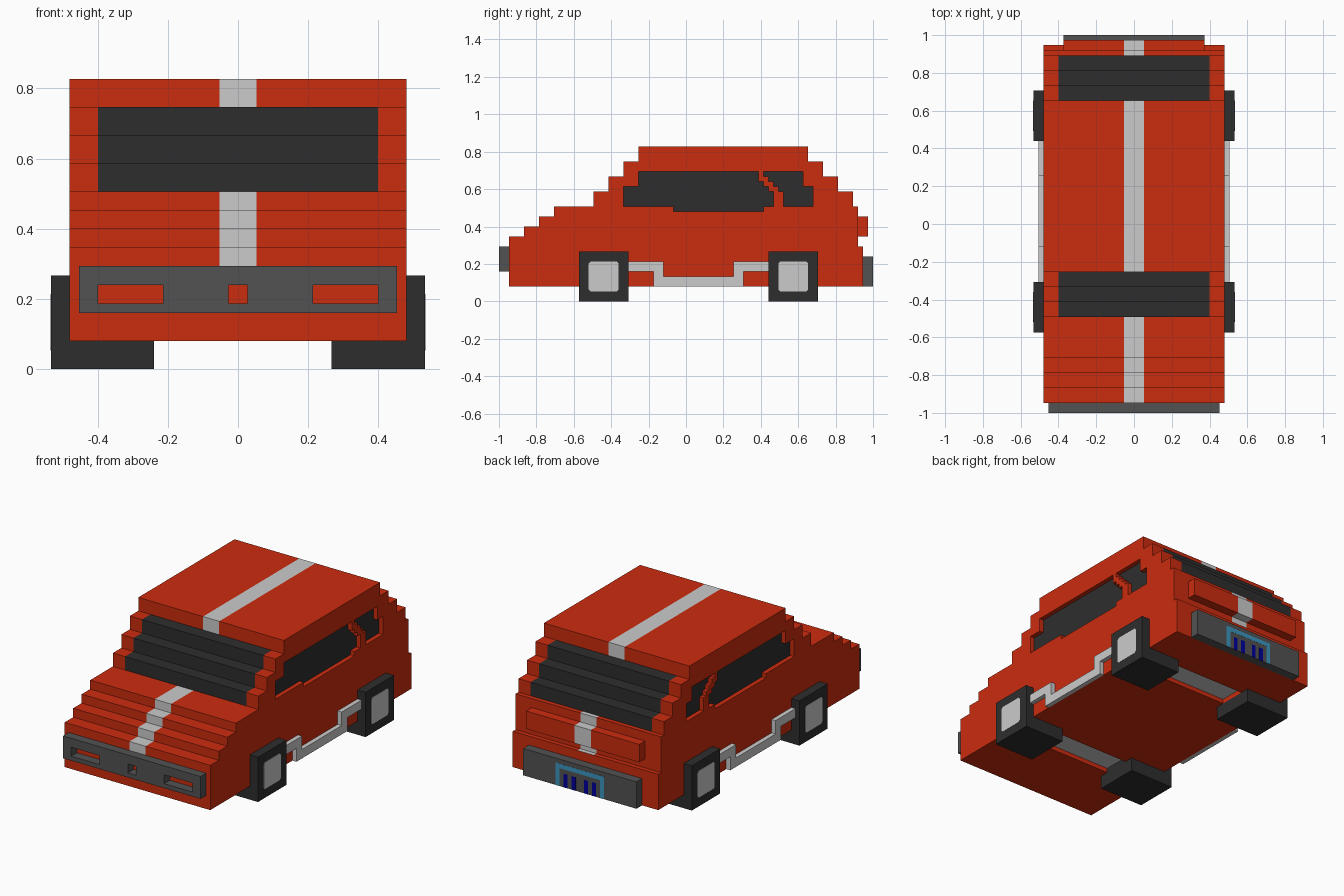
import bpy, bmesh

if "Cube" in bpy.data.objects:
    bpy.data.objects.remove(bpy.data.objects["Cube"])

U = 2 / 75  # block size; the car is 75 blocks long


def mat(name, rgb):
    m = bpy.data.materials.new(name)
    m.diffuse_color = (*rgb, 1)
    m.use_nodes = True
    m.node_tree.nodes["Principled BSDF"].inputs["Base Color"].default_value = m.diffuse_color
    return m


RED = mat("red paint", (0.60, 0.025, 0.0045))
DARK = mat("dark glass and rubber", (0.027, 0.027, 0.027))
LIGHT = mat("light grey", (0.60, 0.60, 0.60))
GREY = mat("bumper grey", (0.085, 0.085, 0.085))
BLUE = mat("plate blue", (0.045, 0.305, 0.52))
NAVY = mat("plate navy", (0.0, 0.0, 0.33))


def prism(name, pts, xs, mats, rule=None):
    """Side profile (block units, y counted from the nose) lofted across x stations."""
    bm = bmesh.new()
    rings = [[bm.verts.new((x * U, y * U - 1, z * U)) for y, z in pts] for x in xs]
    n = len(pts)
    for a, b in zip(rings, rings[1:]):
        for i in range(n):
            j = (i + 1) % n
            bm.faces.new((a[i], a[j], b[j], b[i]))
    bm.faces.new(rings[0])
    bm.faces.new(rings[-1][::-1])
    bmesh.ops.recalc_face_normals(bm, faces=bm.faces)
    if rule:
        for f in bm.faces:
            c = f.calc_center_median()
            f.material_index = rule(c.x / U, (c.y + 1) / U, c.z / U, f.normal)
    me = bpy.data.meshes.new(name)
    bm.to_mesh(me)
    bm.free()
    for m in mats:
        me.materials.append(m)
    ob = bpy.data.objects.new(name, me)
    bpy.context.collection.objects.link(ob)
    return ob


def box(name, x0, x1, y0, y1, z0, z1, m):
    return prism(name, [(y0, z0), (y1, z0), (y1, z1), (y0, z1)], [x0, x1], [m])


def cut(target, cutter):
    cutter.hide_render = True
    mod = target.modifiers.new("cut", 'BOOLEAN')
    mod.operation = 'DIFFERENCE'
    mod.solver = 'EXACT'
    mod.object = cutter
    bpy.context.view_layer.objects.active = target
    bpy.ops.object.modifier_apply(modifier=mod.name)
    bpy.data.objects.remove(cutter)


# Body with painted centre stripe and stepped front and rear glass
def paint(x, y, z, n):
    if abs(n.x) > 0.5 or n.z < -0.5:
        return 0
    glass = 19 < z < 28.1 and (18.9 < y < 27.9 or 62.1 < y < 71.1)
    if glass and not (n.z < 0.5 and z > 28):
        return 1 if abs(x) < 15 else 0
    return 2 if abs(x) < 2 and z > 10.9 else 0


profile = [(2, 3), (2, 11), (2, 13), (5, 13), (5, 15), (8, 15), (8, 17), (11, 17), (11, 19),
           (19, 19), (19, 22), (22, 22), (22, 25), (25, 25), (25, 28), (28, 28), (28, 31),
           (62, 31), (62, 28), (65, 28), (65, 25), (68, 25), (68, 22), (71, 22), (71, 19),
           (72, 19), (72, 11), (73, 11), (73, 3)]
body = prism("body", profile, [-18, -15, -2, 2, 15, 18], [RED, DARK, LIGHT], paint)

# Recessed side windows and axle slots
front_window = [(25, 19), (35, 19), (35, 18), (53, 18), (53, 19), (55, 19), (55, 22), (54, 22),
                (54, 23), (53, 23), (53, 24), (52, 24), (52, 26), (28, 26), (28, 23), (25, 23)]
rear_window = [(57, 19), (63, 19), (63, 23), (61, 23), (61, 26), (53, 26), (53, 25), (54, 25),
               (54, 24), (55, 24), (55, 23), (56, 23), (56, 22), (57, 22)]
for xs in ([17, 19], [-19, -17]):
    for w in (front_window, rear_window):
        cut(body, prism("window_cutter", w, xs, [RED]))
for y in (18, 56):
    cut(body, box("axle_cutter", -9, 10, y, y + 6, 2, 4, RED))
for p in body.data.polygons:
    if abs(p.normal.x) > 0.9 and abs(abs(p.center.x) / U - 17) < 0.1:
        p.material_index = 1
    elif p.normal.z < -0.9 and abs(p.center.z / U - 4) < 0.1:
        p.material_index = 2

# Rear ledge carrying the stripe
prism("rear_ledge", [(72, 13), (74, 13), (74, 17), (72, 17)], [-14, -2, 2, 14], [RED, LIGHT],
      lambda x, y, z, n: 1 if abs(x) < 2 and abs(n.x) < 0.5 else 0)

# Front bumper frame with three openings
box("front_bumper_bottom", -17, 17, 0, 2, 6, 7, GREY)
box("front_bumper_top", -17, 17, 0, 2, 9, 11, GREY)
for a, b in ((-17, -15), (-8, -1), (1, 8), (15, 17)):
    box("front_bumper_post", a, b, 0, 2, 7, 9, GREY)

# Rear bumper with plate
box("rear_bumper", -14, 14, 73, 75, 3, 9, GREY)
Y0, Y1 = 74.95, 75.03
box("plate_frame_top", -6, 6, Y0, Y1, 7, 8, BLUE)
for s in (-6, 5):
    box("plate_frame_side", s, s + 1, Y0, Y1, 3, 7, BLUE)
for x in (-4, -2, 1, 3):
    box("plate_bar", x, x + 1, Y0, Y1, 3, 6, NAVY)

# Wheels with hub plates
for y in (16, 54):
    for side, x0, x1 in (("left", -20, -9), ("right", 10, 20)):
        box(side + "_tyre", x0, x1, y, y + 10, 0, 10, DARK)
        a, b, c = y + 2, y + 8, 0.4
        hub = [(a + c, 2), (b - c, 2), (b, 2 + c), (b, 8 - c), (b - c, 8), (a + c, 8),
               (a, 8 - c), (a, 2 + c)]
        xs = [19.9, 20.06] if x1 > 0 else [-20.06, -19.9]
        prism(side + "_hub", hub, xs, [LIGHT])

# Side pipes between the wheels
pipe = [(26, 6), (31, 6), (31, 3), (49, 3), (49, 6), (54, 6), (54, 8), (47, 8), (47, 5),
        (33, 5), (33, 8), (26, 8)]
for side, xs in (("left", [-19, -18]), ("right", [18, 19])):
    prism(side + "_side_pipe", pipe, xs, [LIGHT])
